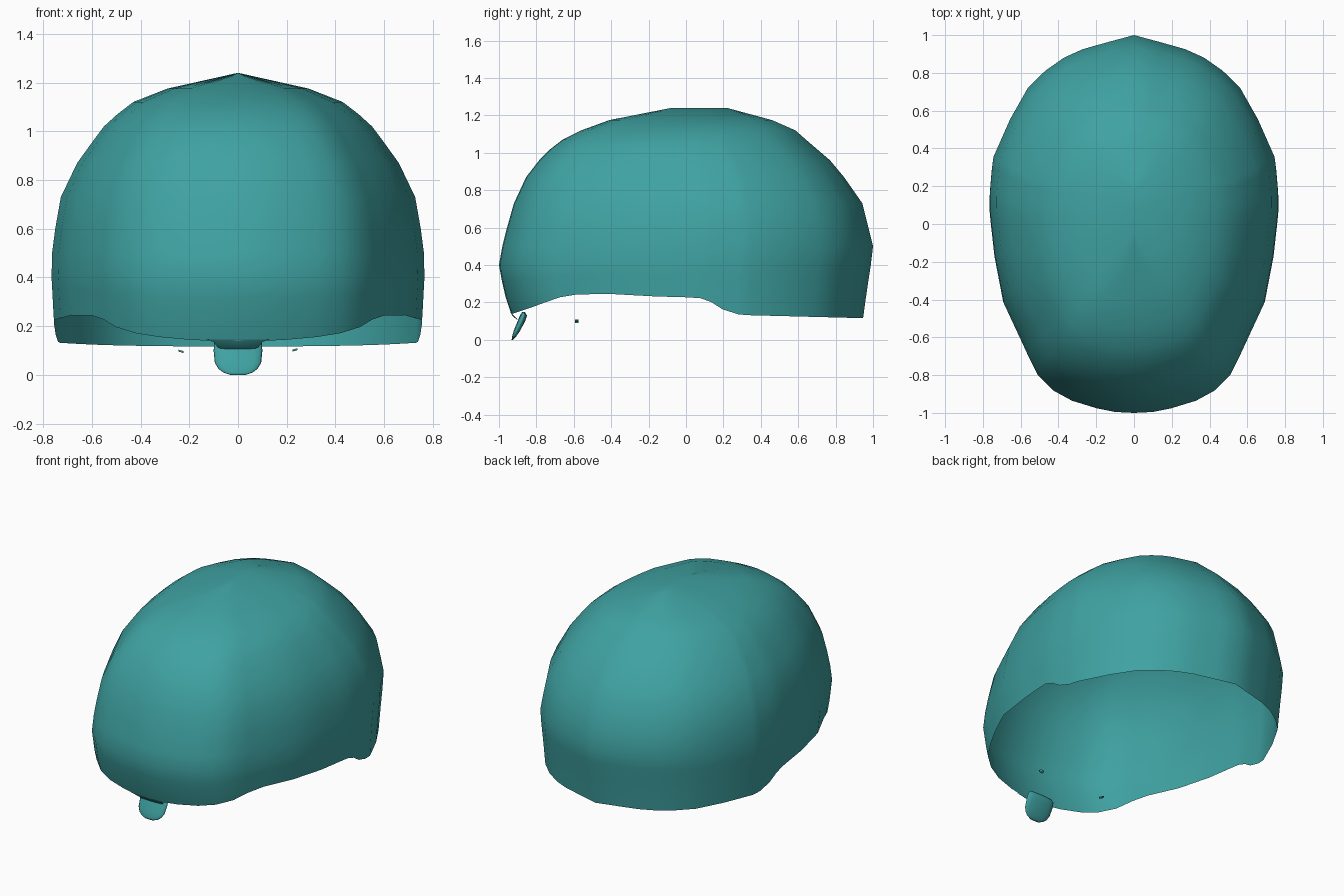
import bpy, bmesh, math

cube = bpy.data.objects.get("Cube")
if cube:
    bpy.data.objects.remove(cube)

teal = bpy.data.materials.new("teal")
teal.use_nodes = True
teal.diffuse_color = (0.05, 0.36, 0.36, 1)
teal.node_tree.nodes["Principled BSDF"].inputs["Base Color"].default_value = teal.diffuse_color


def loft(name, rows, closed=False, mirror=False):
    """Skin a list of point rows with quads and shade the result smooth."""
    bm = bmesh.new()
    grid = [[bm.verts.new(p) for p in row] for row in rows]
    for low, high in zip(grid, grid[1:]):
        n = len(low)
        for c in range(n if closed else n - 1):
            d = (c + 1) % n
            bm.faces.new((low[c], low[d], high[d], high[c]))
    if closed:
        bm.faces.new(grid[0][::-1])
        bm.faces.new(grid[-1])
    mesh = bpy.data.meshes.new(name)
    bm.to_mesh(mesh)
    bm.free()
    mesh.materials.append(teal)
    mesh.polygons.foreach_set("use_smooth", [True] * len(mesh.polygons))
    obj = bpy.data.objects.new(name, mesh)
    bpy.context.collection.objects.link(obj)
    if mirror:
        mod = obj.modifiers.new("Mirror", "MIRROR")
        mod.merge_threshold = 0.002
    return obj


def interpolate(table, key):
    """Read a sorted table at a key with straight lines between its entries."""
    for a, b in zip(table, table[1:]):
        if key <= b[0]:
            t = max(0, (key - a[0]) / (b[0] - a[0]))
            return [p + (q - p) * t for p, q in zip(a[1:], b[1:])]
    return table[-1][1:]


# Shell: plan outline of one half, as fractions of half width and half length
OUTLINE = [(0, -1), (.13, -.995), (.26, -.975), (.43, -.935), (.56, -.88), (.665, -.8),
           (.73, -.7), (.79, -.6), (.905, -.41), (.965, -.17), (.99, 0), (1, .08),
           (1, .14), (.995, .2), (.985, .29), (.975, .35), (.86, .55), (.735, .72),
           (.615, .81), (.485, .88), (.355, .925), (.17, .965), (0, 1)]
# Height, half width, front y, back y
LEVELS = [(.1, .745, -.915, .945), (.14, .75, -.935, .95), (.25, .757, -.972, .965),
          (.4, .765, -1, .988), (.5, .763, -.982, 1), (.6, .75, -.957, .975),
          (.73, .727, -.92, .943), (.87, .66, -.855, .845), (.96, .595, -.785, .77),
          (1.02, .55, -.725, .7), (1.07, .495, -.66, .642), (1.12, .43, -.56, .585),
          (1.175, .29, -.41, .46), (1.24, 0, -.08, .22)]
# Lower edge: y, height
RIM = [(-.95, .14), (-.9, .155), (-.8, .185), (-.7, .222), (-.6, .242), (-.48, .248),
       (-.3, .242), (-.06, .225), (.05, .23), (.12, .212), (.2, .158), (.29, .133), (1, .115)]


def shell_point(across, along, z):
    width, front, back = interpolate(LEVELS, z)
    return (width * across, (front + back) / 2 + along * (back - front) / 2, z)


rows = []
for f in (0, .33, .67):
    row = []
    for x, y in OUTLINE:
        rim = interpolate(RIM, y * .96)[0]
        row.append(shell_point(x, y, rim + (.4 - rim) * f))
    rows.append(row)
for level in LEVELS[3:]:
    rows.append([shell_point(x, y, level[0]) for x, y in OUTLINE])
loft("helmet_shell", rows, mirror=True)

# Lip: small strip folding from the front edge in to the tab
loft("front_lip", [[(0, -.9, .106), (.07, -.9, .108), (.085, -.905, .115)],
                   [(0, -.925, .125), (.075, -.925, .127), (.1, -.925, .135)],
                   [(0, -.937, .145), (.08, -.937, .145), (.13, -.935, .147)]], mirror=True)

# Tab: thin rounded tongue hanging below the front edge
tab_rows = []
for z, half, front, back in [(0, .03, -.932, -.926), (.01, .06, -.931, -.915),
                             (.025, .08, -.928, -.903), (.05, .095, -.921, -.886),
                             (.1, .1, -.9, -.86), (.13, .098, -.888, -.85),
                             (.15, .085, -.876, -.862)]:
    ring = []
    for i in range(16):
        a = math.tau * i / 16
        ring.append((half * math.cos(a),
                     (front + back) / 2 + (back - front) / 2 * math.sin(a), z))
    tab_rows.append(ring)
loft("front_tab", tab_rows, closed=True)

# Studs: tiny specks inside the opening
for side, name in ((-1, "right_stud"), (1, "left_stud")):
    z = .1 + side * .003
    loft(name, [[(side * .234 + u * .011, -.584 + v * .01, z + h + u * side * .003)
                 for u, v in ((-1, -1), (1, -1), (1, 1), (-1, 1))]
                for h in (-.004, .004)], closed=True)
